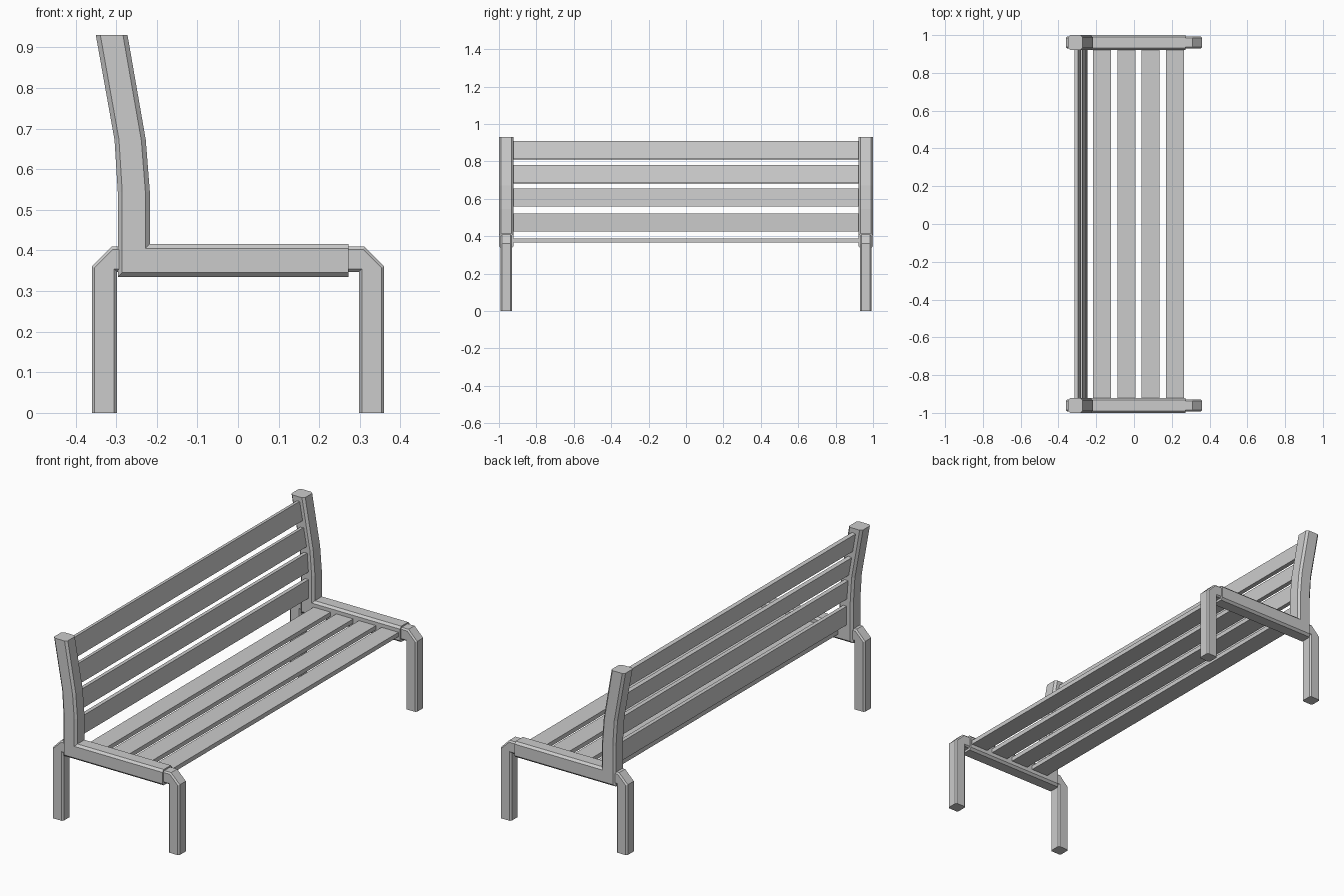
import bpy, bmesh
from math import atan2
from mathutils import Matrix

if "Cube" in bpy.data.objects:
    bpy.data.objects.remove(bpy.data.objects["Cube"])


def finish(name, bm):
    bmesh.ops.recalc_face_normals(bm, faces=bm.faces)
    me = bpy.data.meshes.new(name)
    bm.to_mesh(me)
    bm.free()
    ob = bpy.data.objects.new(name, me)
    bpy.context.collection.objects.link(ob)


def beam(name, profile, y0, y1, chamfer, is_end):
    """Extrude an xz profile along y; chamfer long edges, leave sawn ends sharp."""
    bm = bmesh.new()
    face = bm.faces.new([bm.verts.new((x, y0, z)) for x, z in profile])
    ext = bmesh.ops.extrude_face_region(bm, geom=[face])["geom"]
    for v in ext:
        if isinstance(v, bmesh.types.BMVert):
            v.co.y = y1
    edges = [e for e in bm.edges
             if abs(e.verts[0].co.y - e.verts[1].co.y) < 1e-5
             and not all(is_end(v.co) for v in e.verts)]
    bmesh.ops.bevel(bm, geom=edges, offset=chamfer, segments=1,
                    affect='EDGES', profile=0.5)
    finish(name, bm)


def slat(name, x, z, sx, sz, angle=0.0):
    bm = bmesh.new()
    mat = (Matrix.Translation((x, 0, z)) @ Matrix.Rotation(angle, 4, 'Y')
           @ Matrix.Diagonal((sx, 1.86, sz, 1)))
    bmesh.ops.create_cube(bm, size=1, matrix=mat)
    finish(name, bm)


# L-shaped side frame: seat rail plus bent back post
FRAME = [(-0.296, 0.335), (0.272, 0.335), (0.272, 0.416), (-0.217, 0.416),
         (-0.217, 0.544), (-0.227, 0.672), (-0.272, 0.93), (-0.35, 0.93),
         (-0.304, 0.672), (-0.296, 0.544)]
# Leg with a cut-off outer corner and a short tenon into the rail
LEG = [(0.298, 0), (0.36, 0), (0.36, 0.36), (0.311, 0.409),
       (0.25, 0.409), (0.25, 0.347), (0.298, 0.347)]

for s, side in ((-1, "left"), (1, "right")):
    beam(f"side_frame_{side}", FRAME, s * 0.922, s * 1.0, 0.011,
         lambda c: c.z > 0.929 or c.x > 0.271)
    for m, place in ((1, "front"), (-1, "back")):
        beam(f"{place}_leg_{side}", [(m * x, z) for x, z in LEG],
             s * 0.93, s * 0.992, 0.007,
             lambda c: c.z < 0.001 or abs(c.x) < 0.251)

# Seat slats
for i in range(4):
    slat(f"seat_slat_{i + 1}", -0.169 + i * 0.1285, 0.376, 0.096, 0.022)

# Back slats follow the centre line of the bent post
CENTRE = [(-0.2565, 0.335), (-0.2565, 0.544), (-0.2655, 0.672), (-0.311, 0.93)]
for i, z in enumerate((0.473, 0.606, 0.731, 0.859)):
    for (xa, za), (xb, zb) in zip(CENTRE, CENTRE[1:]):
        if za <= z < zb:
            x = xa + (xb - xa) * (z - za) / (zb - za)
            slat(f"back_slat_{i + 1}", x + 0.001, z, 0.02, 0.096,
                 atan2(xb - xa, zb - za))
